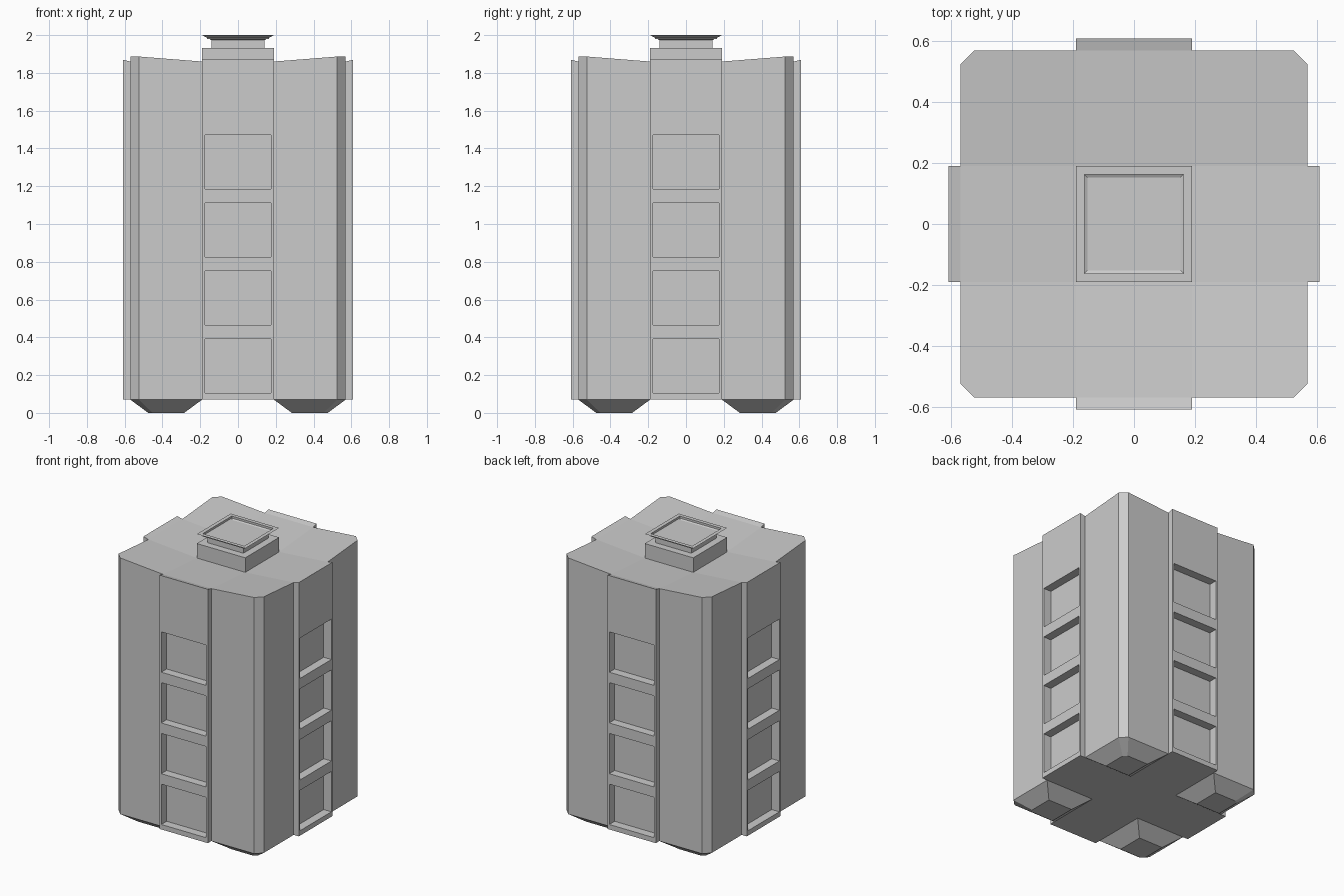
import bpy, bmesh
from mathutils import Vector, Matrix
from math import pi

if "Cube" in bpy.data.objects:
    bpy.data.objects.remove(bpy.data.objects["Cube"])

A, B, C, P = 0.19, 0.57, 0.525, 0.61   # arm half-width, wall, chamfer start, pilaster face
Z0 = 0.07                              # underside of body


def finish(bm, name):
    bmesh.ops.remove_doubles(bm, verts=bm.verts, dist=1e-4)
    bmesh.ops.recalc_face_normals(bm, faces=bm.faces)
    mesh = bpy.data.meshes.new(name)
    bm.to_mesh(mesh)
    bm.free()
    obj = bpy.data.objects.new(name, mesh)
    bpy.context.collection.objects.link(obj)
    return obj


def face(bm, pts):
    bm.faces.new([bm.verts.new(p) for p in pts])


def roof_z(x, y):
    # shallow bowl: lowest round the cap, highest at the corners
    x, y = abs(x), abs(y)
    if max(x, y) > B + 0.01:
        return 1.87
    return 1.83 + 0.079 * (max(x - A, 0) + max(y - A, 0))


def turned(pts, k):
    rot = Matrix.Rotation(k * pi / 2, 2)
    return [rot @ Vector(p) for p in pts]


# Body: one quarter of the plan repeated four times
bm = bmesh.new()
corner = [(A, A), (B, A), (B, C), (C, B), (A, B)]
arm = [(A, -A), (B, -A), (B, A), (A, A)]
pilaster = [(B, -A), (P, -A), (P, A), (B, A)]
outline = [(B, -A), (P, -A), (P, A), (B, A), (B, C), (C, B), (A, B)]
centre = [(-A, -A), (A, -A), (A, A), (-A, A)]
face(bm, [(x, y, roof_z(x, y)) for x, y in centre])
face(bm, [(x, y, Z0) for x, y in centre])
for k in range(4):
    for cell in (corner, arm, pilaster):
        pts = turned(cell, k)
        face(bm, [(x, y, roof_z(x, y)) for x, y in pts])
        if cell is not corner:
            face(bm, [(x, y, Z0) for x, y in pts])
    # outer walls
    ring = turned(outline, k)
    for p, q in zip(ring, ring[1:]):
        face(bm, [(*p, Z0), (*q, Z0), (*q, roof_z(*q)), (*p, roof_z(*p))])
    # tapered corner foot
    top = turned(corner, k)
    mid = turned([(0.38, 0.38)], k)[0]
    low = [mid + (p - mid) * 0.5 for p in top]
    face(bm, [(*p, 0) for p in low])
    for i in range(5):
        j = (i + 1) % 5
        face(bm, [(*top[i], Z0), (*top[j], Z0), (*low[j], 0), (*low[i], 0)])
body = finish(bm, "tower_body")

# Window recesses: four per side
bm = bmesh.new()
for k in range(4):
    for z in (0.105, 0.465, 0.825, 1.185):
        size = Matrix.Diagonal((0.1, 0.35, 0.286, 1))
        place = Matrix.Translation((0.60, 0, z + 0.143))
        bmesh.ops.create_cube(bm, size=1, matrix=Matrix.Rotation(k * pi / 2, 4, 'Z') @ place @ size)
cutter = finish(bm, "window_cutter")
cutter.hide_render = True
mod = body.modifiers.new("windows", 'BOOLEAN')
mod.operation = 'DIFFERENCE'
mod.solver = 'EXACT'
mod.object = cutter
bpy.context.view_layer.objects.active = body
bpy.ops.object.modifier_apply(modifier=mod.name)
bpy.data.objects.remove(cutter)

# Roof cap: square rings (half-width, height) from plinth up to the recessed flared rim
bm = bmesh.new()
profile = [(0.19, 1.82), (0.19, 1.933), (0.14, 1.933), (0.14, 1.973),
           (0.19, 2.0), (0.163, 2.0), (0.163, 1.98)]
rings = [[bm.verts.new((sx * r, sy * r, z)) for sx, sy in ((-1, -1), (1, -1), (1, 1), (-1, 1))]
         for r, z in profile]
for lo, hi in zip(rings, rings[1:]):
    for i in range(4):
        j = (i + 1) % 4
        bm.faces.new((lo[i], lo[j], hi[j], hi[i]))
bm.faces.new(rings[0][::-1])
bm.faces.new(rings[-1])
finish(bm, "roof_cap")
